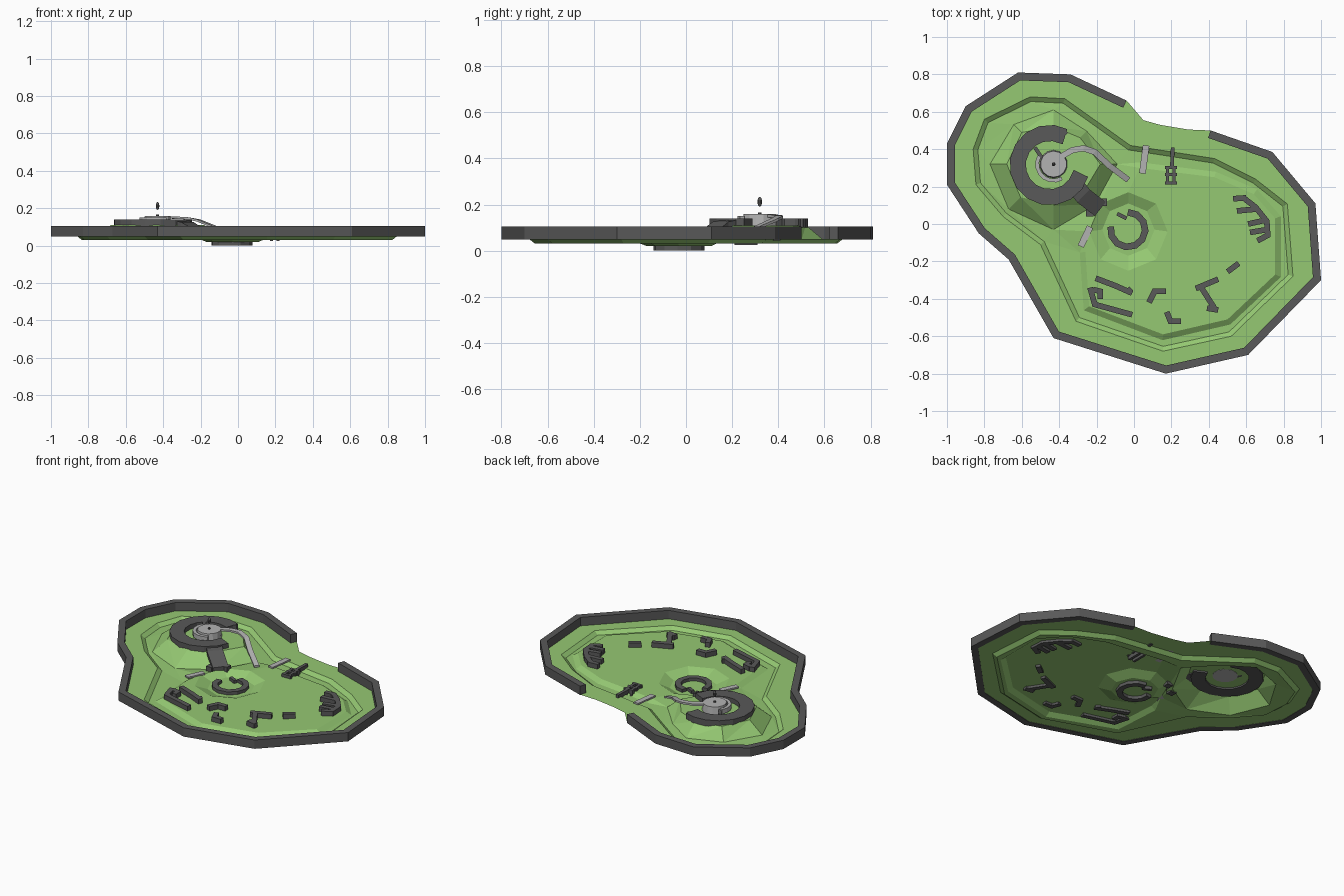
import bpy, bmesh
from math import sin, cos, radians
from mathutils import Vector, Matrix
from mathutils.geometry import delaunay_2d_cdt

if "Cube" in bpy.data.objects:
    bpy.data.objects.remove(bpy.data.objects["Cube"])


def material(name, rgb):
    m = bpy.data.materials.new(name)
    m.diffuse_color = (*rgb, 1)
    m.use_nodes = True
    m.node_tree.nodes["Principled BSDF"].inputs["Base Color"].default_value = m.diffuse_color
    return m


GRASS = material("grass", (0.30, 0.58, 0.17))
DARK = material("dark_stone", (0.10, 0.10, 0.10))
LIGHT = material("light_stone", (0.45, 0.45, 0.45))


def add_mesh(name, verts, faces, mat, fix=True):
    me = bpy.data.meshes.new(name)
    me.from_pydata(verts, [], faces)
    if fix:
        bm = bmesh.new()
        bm.from_mesh(me)
        bmesh.ops.recalc_face_normals(bm, faces=bm.faces)
        bm.to_mesh(me)
        bm.free()
    me.materials.append(mat)
    ob = bpy.data.objects.new(name, me)
    bpy.context.collection.objects.link(ob)
    return ob


def offset(pts, d, closed=True):
    """Mitred offset to the left of a 2D path."""
    pts = [Vector(p[:2]) for p in pts]
    n, out = len(pts), []
    for i, p in enumerate(pts):
        a = pts[i - 1] if closed or i > 0 else None
        b = pts[(i + 1) % n] if closed or i < n - 1 else None
        dirs = [v.normalized() for v in ((p - a) if a else None, (b - p) if b else None) if v]
        nrm = [Vector((-v.y, v.x)) for v in dirs]
        m = sum(nrm, Vector((0, 0))).normalized()
        out.append(p + m * (d / max(0.5, m.dot(nrm[0]))))
    return out


def strip(name, pts, width, z, height, mat=DARK):
    """Box-section strip along a path; points may carry their own base z."""
    L, R = offset(pts, width / 2, False), offset(pts, -width / 2, False)
    v = []
    for p, l, r in zip(pts, L, R):
        b = p[2] if len(p) > 2 else z
        v += [(*l, b), (*r, b), (*r, b + height), (*l, b + height)]
    f = [(3, 2, 1, 0), tuple(len(v) - 4 + k for k in range(4))]
    for i in range(0, len(v) - 4, 4):
        f += [(i + k, i + (k + 1) % 4, i + 4 + (k + 1) % 4, i + 4 + k) for k in range(4)]
    return add_mesh(name, v, f, mat)


def arc(cx, cy, r, a0, a1, n):
    angs = [radians(a0 + (a1 - a0) * i / n) for i in range(n + 1)]
    return [(cx + r * cos(a), cy + r * sin(a)) for a in angs]


def ring(cx, cy, radii):
    return [(cx + r * cos(radians(45 * i)), cy + r * sin(radians(45 * i)))
            for i, r in enumerate(radii)]


# Plan outlines, counter-clockwise
wall = [(-.04, .66), (-.34, .80), (-.62, .81), (-.90, .63), (-1, .43), (-1, .21), (-.83, -.05),
        (-.67, -.19), (-.43, -.61), (.17, -.80), (.61, -.70), (1, -.30), (.97, .11),
        (.74, .385), (.41, .50)]
gap = [(.29, .505), (.14, .53), (.05, .555)]
lip = [(-.18, .535), (-.37, .67), (-.555, .68), (-.80, .56), (-.86, .40), (-.845, .21),
       (-.70, .04), (-.50, -.11), (-.31, -.52), (.155, -.68), (.52, -.60), (.85, -.28),
       (.82, .107), (.65, .24), (.43, .35), (-.02, .42)]
arena = [(-.26, -.15), (-.24, -.44), (.155, -.59), (.50, -.51), (.755, -.27), (.755, .03),
         (.64, .16), (.43, .25), (.03, .30)]

# Terrain: contour loops with heights, triangulated together
HX, HY = -.43, .32
contours = [
    (wall + gap, .05, True), (lip, .05, True), (offset(lip, .025), .03, True),
    (offset(arena, -.03, False), .03, False), (arena, .05, False),
    (ring(HX, HY, [.34, .25, .29, .30, .34, .34, .35, .31]), .035, True),
    (ring(HX, HY, [.25, .20, .20, .24, .25, .25, .22, .22]), .11, True),
    (ring(-.03, -.04, [.21] * 8), .05, True), (ring(-.03, -.03, [.14] * 8), .02, True)]
co, hz, edges = [], [], []
for pts, z, closed in contours:
    s, n = len(co), len(pts)
    co += [Vector(p) for p in pts]
    hz += [z] * n
    edges += [(s + i, s + (i + 1) % n) for i in range(n if closed else n - 1)]
vs, _, fs, ov, _, _ = delaunay_2d_cdt(co, edges, [], 1, 1e-5)
add_mesh("terrain", [(v.x, v.y, hz[o[0]] if o else .04) for v, o in zip(vs, ov)],
         [tuple(f) for f in fs], GRASS, fix=False)

# Boundary wall, open at the north
strip("boundary_wall", offset(wall, .021, False), .042, .048, .057)

# Hill citadel
strip("citadel_ring", arc(-.45, .315, .172, 62, 345, 13), .085, .10, .04)
strip("citadel_spur", [(-.53, .41), (-.49, .35)], .02, .11, .03)
strip("citadel_gate", [(-.40, .50), (-.37, .47)], .05, .10, .04)
strip("citadel_ramp", [(-.31, .20, .11), (-.27, .15, .10), (-.18, .08, .045)], .095, 0, .025)
for i, (x, y) in enumerate([(-.237, .06), (-.165, .115)]):
    strip(f"ramp_post_{i}", [(x - .02, y), (x + .02, y)], .04, .03, .04)


def solid(name, loc, r1, r2, depth, seg, mat):
    bm = bmesh.new()
    bmesh.ops.create_cone(bm, cap_ends=True, segments=seg, radius1=r1, radius2=r2, depth=depth)
    ob = add_mesh(name, [], [], mat, fix=False)
    bm.to_mesh(ob.data)
    bm.free()
    ob.location = loc
    return ob


solid("summit_disc", (HX, HY, .133), .075, .07, .05, 14, LIGHT)
solid("summit_post", (HX, HY, .16), .008, .008, .012, 8, DARK)
strip("summit_steps", arc(HX, HY, .088, 150, 300, 7), .02, .12, .03, LIGHT)
strip("summit_path", [(-.39, .36, .145), (-.33, .395, .143), (-.27, .405, .14), (-.21, .385, .128),
                      (-.13, .31, .095), (-.03, .235, .048)], .032, 0, .012, LIGHT)

# Floating marker above the summit
bm = bmesh.new()
bmesh.ops.create_uvsphere(bm, u_segments=10, v_segments=8, radius=1,
                          matrix=Matrix.Diagonal((.01, .01, .021, 1)))
marker = add_mesh("floating_marker", [], [], DARK, fix=False)
bm.to_mesh(marker.data)
bm.free()
marker.location = (HX, HY, .212)

# Sunken pit ring
strip("pit_ring", arc(-.033, -.03, .093, -190, 90, 9), .035, 0, .04)
strip("pit_spur", [(-.09, .055), (-.04, .03)], .02, .0, .04)

# Light planks over the moat
strip("north_plank", [(.065, .42), (.045, .27)], .035, .05, .01, LIGHT)
strip("west_plank", [(-.235, -.015), (-.285, -.12)], .035, .048, .01, LIGHT)

# Gate frame on the north moat
for i, x in enumerate((.178, .213)):
    strip(f"gate_side_{i}", [(x, .31), (x, .21)], .016, .025, .045)
for i, y in enumerate((.302, .265, .218)):
    strip(f"gate_bar_{i}", [(.165, y), (.23, y)], .016, .045, .025)
strip("gate_beam", [(.207, .41), (.203, .31)], .02, .045, .025)

# Low ruined walls on the arena floor
ruins = [
    [(-.205, -.29), (-.10, -.33), (-.01, -.37)], [(-.235, -.34), (-.21, -.43), (-.01, -.485)],
    [(-.22, -.35), (-.18, -.36), (-.18, -.40)], [(-.03, -.36), (-.015, -.345)],
    [(.08, -.42), (.11, -.36), (.17, -.36)], [(.175, -.47), (.195, -.52), (.25, -.52)],
    [(.33, -.345), (.45, -.295)], [(.36, -.34), (.43, -.45)], [(.39, -.45), (.45, -.46)],
    [(.50, -.255), (.56, -.21)],
    [(.585, .14), (.65, .09), (.71, .015), (.715, -.06), (.66, -.09)],
    [(.53, .135), (.60, .14)], [(.55, .07), (.655, .08)], [(.61, 0), (.70, .02)],
    [(.62, -.045), (.71, -.03)]]
for i, path in enumerate(ruins):
    strip(f"ruin_wall_{i}", path, .03, .035, .045)
